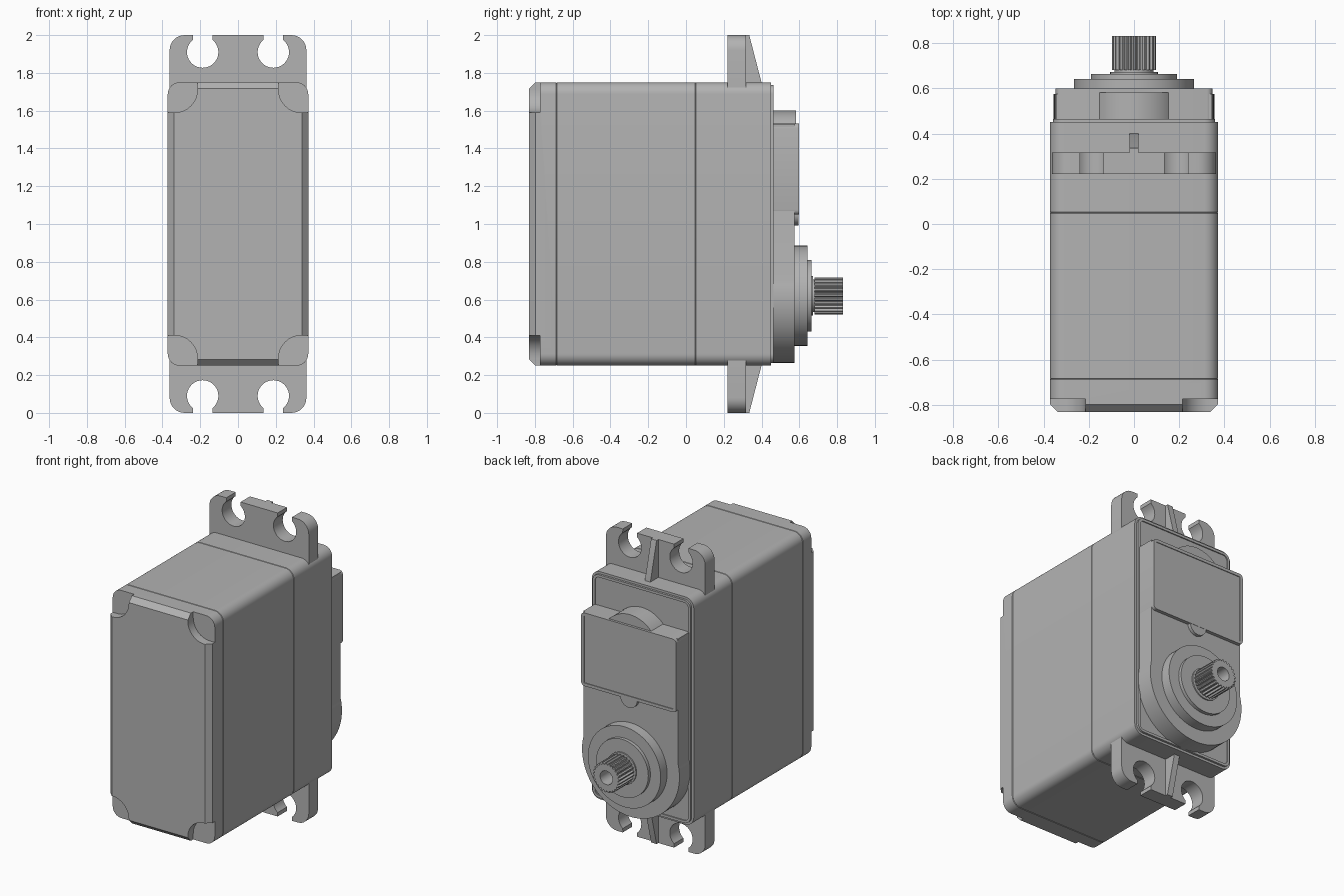
import bpy, bmesh
from math import cos, sin, radians, pi

if "Cube" in bpy.data.objects:
    bpy.data.objects.remove(bpy.data.objects["Cube"], do_unlink=True)

GREY = (0.45, 0.45, 0.45, 1)
grey = bpy.data.materials.new("plain grey")
grey.use_nodes = True
grey.diffuse_color = GREY
grey.node_tree.nodes["Principled BSDF"].inputs["Base Color"].default_value = GREY


def arc(cx, cz, r, a0, a1, n):
    """Points on an arc, angles in degrees, both ends included."""
    angles = [radians(a0 + (a1 - a0) * i / n) for i in range(n + 1)]
    return [(cx + r * cos(a), cz + r * sin(a)) for a in angles]


def circle(r, n=64, cz=0.62):
    return arc(0, cz, r, 0, 360, n)[:-1]


def round_rect(x0, x1, z0, z1, r, n=8):
    return (arc(x1 - r, z1 - r, r, 0, 90, n) + arc(x0 + r, z1 - r, r, 90, 180, n)
            + arc(x0 + r, z0 + r, r, 180, 270, n) + arc(x1 - r, z0 + r, r, 270, 360, n))


def shell(inset):
    """Case outline, shrunk by inset."""
    return round_rect(inset - 0.372, 0.372 - inset, 0.25 + inset, 1.75 - inset, 0.062 - inset)


def loft(name, rings):
    """Solid through (y, outline) sections with equal point counts."""
    bm = bmesh.new()
    loops = [[bm.verts.new((x, y, z)) for x, z in pts] for y, pts in rings]
    for a, b in zip(loops, loops[1:]):
        for i in range(len(a)):
            j = (i + 1) % len(a)
            bm.faces.new((a[i], a[j], b[j], b[i]))
    bm.faces.new(loops[0])
    bm.faces.new(loops[-1])
    bmesh.ops.recalc_face_normals(bm, faces=bm.faces)
    mesh = bpy.data.meshes.new(name)
    bm.to_mesh(mesh)
    bm.free()
    mesh.materials.append(grey)
    obj = bpy.data.objects.new(name, mesh)
    bpy.context.collection.objects.link(obj)
    smooth(obj)
    return obj


def smooth(obj):
    bpy.ops.object.select_all(action="DESELECT")
    obj.select_set(True)
    bpy.context.view_layer.objects.active = obj
    bpy.ops.object.shade_smooth_by_angle(angle=radians(28))


def prism(name, pts, y0, y1):
    return loft(name, [(y0, pts), (y1, pts)])


# Case in three pieces, with fine seams between them
SEAM = 0.003
front_cap = loft("front_cap", [(-0.83, shell(0.033)), (-0.797, shell(0)),
                               (-0.685 - SEAM, shell(0)), (-0.685, shell(SEAM))])
loft("middle_case", [(-0.685, shell(SEAM)), (-0.685 + SEAM, shell(0)),
                     (0.05 - SEAM, shell(0)), (0.05, shell(SEAM))])
loft("rear_case", [(0.05, shell(SEAM)), (0.05 + SEAM, shell(0)), (0.45, shell(0))])

# Round-cornered screw pockets in the four front corners
for sx in (-1, 1):
    for z0, z1 in ((0, 0.41), (1.59, 2)):
        xs = sorted((sx * 0.215, sx * 0.6))
        cutter = prism("pocket_cutter", round_rect(*xs, z0, z1, 0.12), -0.95, -0.773)
        cutter.hide_render = True
        cut = front_cap.modifiers.new("pocket", "BOOLEAN")
        cut.operation = "DIFFERENCE"
        cut.solver = "EXACT"
        cut.object = cutter
        bpy.context.view_layer.objects.active = front_cap
        bpy.ops.object.modifier_apply(modifier=cut.name)
        bpy.data.objects.remove(cutter, do_unlink=True)
smooth(front_cap)

# Raised rim on the rear of the case
loft("rear_rim", [(0.445, shell(0.015)), (0.464, shell(0.015)),
                  (0.464, shell(0.032)), (0.457, shell(0.032))])

# Mounting ears with open screw slots, and their stiffening ribs
half = ([(0.362, 1.68)] + arc(0.282, 1.92, 0.08, 0, 90, 8) + [(0.239, 2.0)]
        + arc(0.187, 1.91, 0.083, 51, -231, 32) + [(0.135, 2.0)])
ear = half + [(-x, z) for x, z in reversed(half)]


def flip(pts, upper):
    return pts if upper else [(x, 2 - z) for x, z in pts]


for label, upper in (("upper", True), ("lower", False)):
    prism(label + "_ear", flip(ear, upper), 0.22, 0.317)
    low, high = [(-0.02, 1.7), (0.02, 1.7)], [(0.02, 2.0), (-0.02, 2.0)]
    tip = [(0.02, 1.74), (-0.02, 1.74)]
    rib = loft(label + "_rib", [(0.30, flip(low + high, upper)), (0.335, flip(low + high, upper)),
                                (0.402, flip(low + tip, upper))])

# Gear cover with a round lower end
cover = [(0.345, 1.53)] + arc(0, 0.62, 0.355, 13.6, -193.6, 48) + [(-0.345, 1.53)]
prism("gear_cover", cover, 0.45, 0.575)
prism("motor_bump", circle(0.207, 64, 1.393), 0.45, 0.582)


# Raised label panel with a shallow recess and a small tab
def panel(inset):
    return round_rect(inset - 0.346, 0.346 - inset, 1.05 + inset, 1.532 - inset, 0.024 - inset, 4)


loft("label_panel", [(0.46, panel(0)), (0.598, panel(0)),
                     (0.598, panel(0.02)), (0.593, panel(0.02))])
prism("label_tab", arc(0, 1.055, 0.062, 180, 360, 20), 0.57, 0.5965)

# Stepped bearing boss around the shaft
for name, r, y0, y1 in (("bearing_flange", 0.265, 0.56, 0.642),
                        ("bearing_ring", 0.19, 0.63, 0.664),
                        ("shaft_washer", 0.105, 0.65, 0.672),
                        ("shaft_neck", 0.086, 0.66, 0.685)):
    prism(name, circle(r), y0, y1)

# Splined output shaft with a screw hole
TEETH = 25
teeth = []
for i in range(TEETH * 4):
    a = 2 * pi * i / (TEETH * 4)
    r = 0.098 if i % 4 < 2 else 0.086
    teeth.append((r * cos(a), 0.62 + r * sin(a)))
bore = circle(0.045, TEETH * 4)
loft("splined_shaft", [(0.68, teeth), (0.83, teeth), (0.83, bore), (0.72, bore)])
